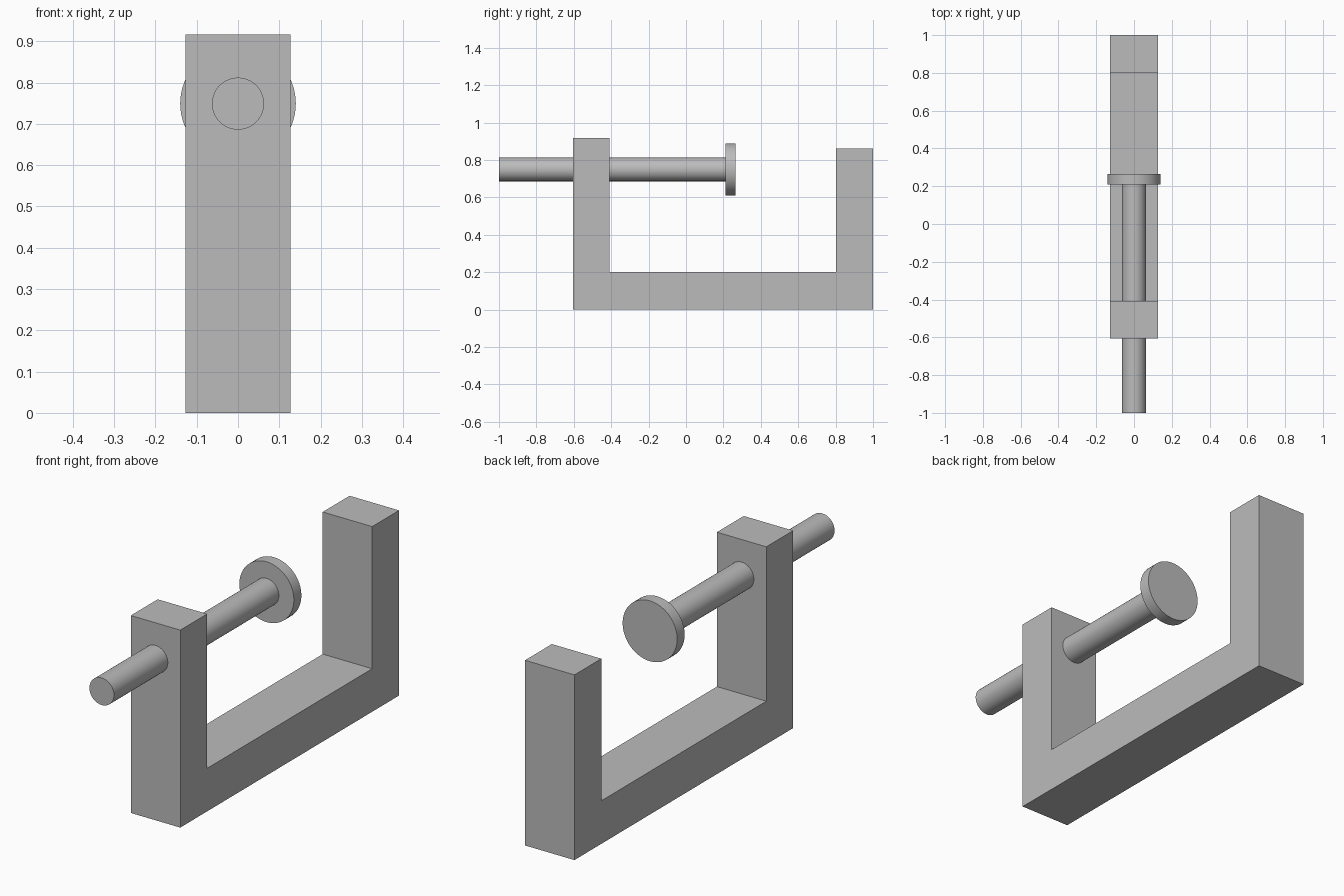
import bpy
import bmesh
import math
from mathutils import Matrix

cube = bpy.data.objects.get("Cube")
if cube:
    bpy.data.objects.remove(cube, do_unlink=True)

# Plain grey metal
metal = bpy.data.materials.new("grey_metal")
metal.use_nodes = True
GREY = (0.5, 0.5, 0.5, 1.0)
metal.diffuse_color = GREY
metal.node_tree.nodes["Principled BSDF"].inputs["Base Color"].default_value = GREY


def add_object(name, bm):
    bmesh.ops.recalc_face_normals(bm, faces=bm.faces)
    mesh = bpy.data.meshes.new(name)
    bm.to_mesh(mesh)
    bm.free()
    mesh.materials.append(metal)
    obj = bpy.data.objects.new(name, mesh)
    bpy.context.collection.objects.link(obj)
    return obj


def cylinder(name, radius, y0, y1, z):
    """Smooth-sided cylinder lying along y."""
    bm = bmesh.new()
    place = Matrix.Translation((0, (y0 + y1) / 2, z)) @ Matrix.Rotation(math.pi / 2, 4, "X")
    bmesh.ops.create_cone(bm, cap_ends=True, segments=64, radius1=radius,
                          radius2=radius, depth=y1 - y0, matrix=place)
    obj = add_object(name, bm)
    bpy.ops.object.select_all(action="DESELECT")
    obj.select_set(True)
    bpy.context.view_layer.objects.active = obj
    bpy.ops.object.shade_smooth_by_angle(angle=math.radians(40))
    return obj


# U-shaped frame: side profile (y, z) extruded across x
HALF_WIDTH = 0.127
profile = [(-0.605, 0), (1, 0), (1, 0.86), (0.803, 0.86),
           (0.803, 0.2), (-0.408, 0.2), (-0.408, 0.917), (-0.605, 0.917)]
bm = bmesh.new()
side = bm.faces.new([bm.verts.new((-HALF_WIDTH, y, z)) for y, z in profile])
extruded = bmesh.ops.extrude_face_region(bm, geom=[side], use_keep_orig=True)
bmesh.ops.translate(bm, vec=(2 * HALF_WIDTH, 0, 0),
                    verts=[v for v in extruded["geom"] if isinstance(v, bmesh.types.BMVert)])
add_object("clamp_frame", bm)

# Screw rod through the front post, with the pressing pad on its inner end
AXIS_Z = 0.749
cylinder("screw_rod", 0.063, -1, 0.22, AXIS_Z)
cylinder("pressure_pad", 0.14, 0.21, 0.265, AXIS_Z)
